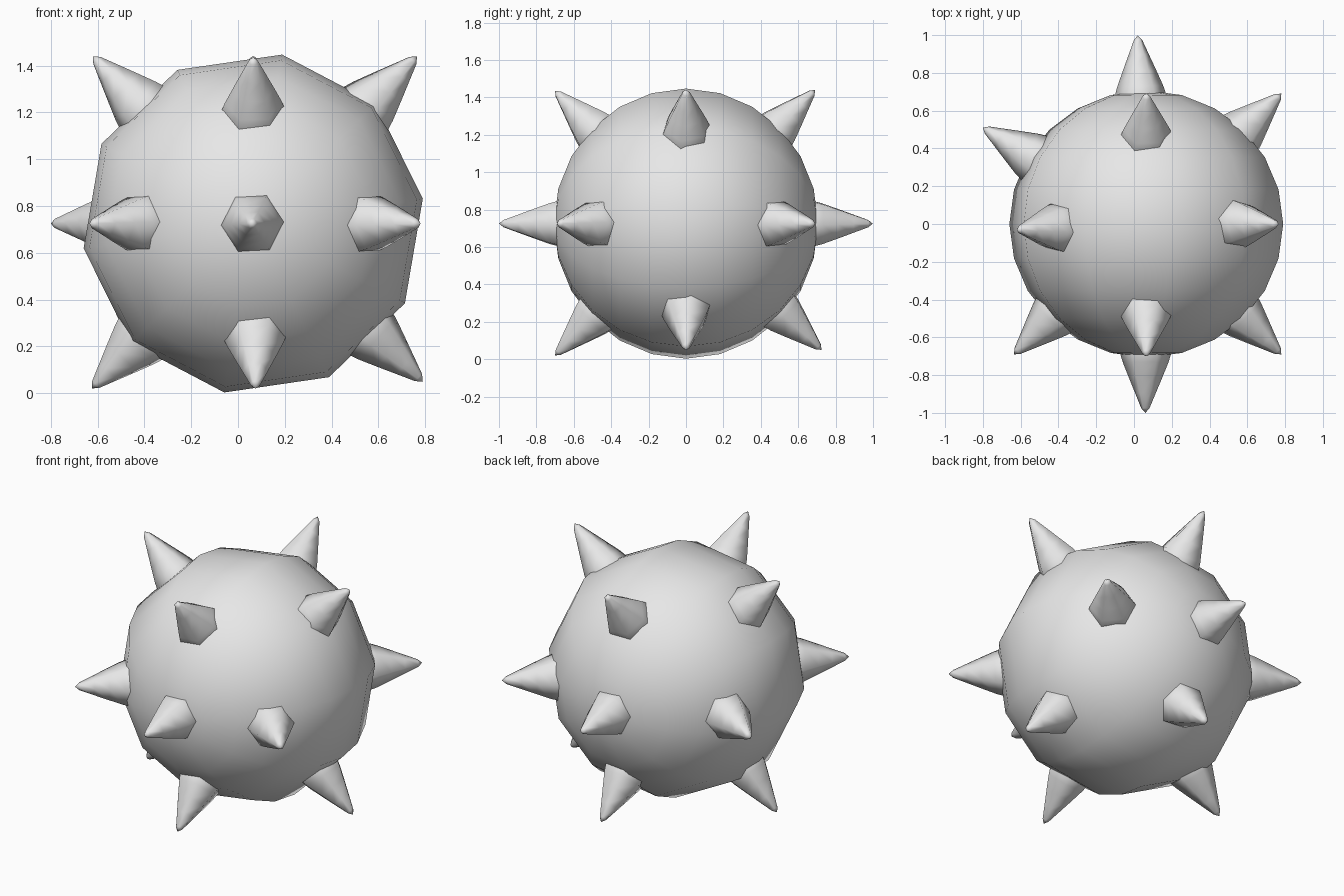
import bpy, bmesh, math
from mathutils import Vector, Matrix

cube = bpy.data.objects.get("Cube")
if cube:
    bpy.data.objects.remove(cube, do_unlink=True)

grey = bpy.data.materials.new("plain_grey")
grey.use_nodes = True
colour = (0.8, 0.8, 0.8, 1)
grey.diffuse_color = colour
grey.node_tree.nodes["Principled BSDF"].inputs["Base Color"].default_value = colour

CENTRE = Vector((0.065, 0, 0.725))
SIDES = 6


def add_object(name, bm):
    """Turn a bmesh into a smooth grey object at the ball's centre."""
    bmesh.ops.recalc_face_normals(bm, faces=bm.faces)
    for face in bm.faces:
        face.smooth = True
    mesh = bpy.data.meshes.new(name)
    bm.to_mesh(mesh)
    bm.free()
    mesh.materials.append(grey)
    obj = bpy.data.objects.new(name, mesh)
    obj.location = CENTRE
    bpy.context.collection.objects.link(obj)


def add_spike(name, tip, twist):
    """Six-sided spike with a straight collar, tapering to a blunt tip."""
    tip = Vector(tip)
    axis = tip.normalized()
    side = Vector((0, 0, 1)).cross(axis).normalized()
    up = axis.cross(side)
    frame = Matrix((side, up, axis)).transposed()
    # (radius, distance from the ball's centre)
    profile = [(0.135, 0.60), (0.137, 0.68), (0.122, 0.73),
               (0.09, 0.81), (0.055, 0.895), (0.022, 0.975)]
    bm = bmesh.new()
    rings = []
    for radius, height in profile:
        ring = []
        for i in range(SIDES):
            a = math.tau * i / SIDES + math.radians(twist)
            point = Vector((radius * math.cos(a), radius * math.sin(a), height * tip.length))
            ring.append(bm.verts.new(frame @ point))
        rings.append(ring)
    point = bm.verts.new(tip)
    for i in range(SIDES):
        j = (i + 1) % SIDES
        for low, high in zip(rings, rings[1:]):
            bm.faces.new((low[i], low[j], high[j], high[i]))
        bm.faces.new((rings[-1][i], rings[-1][j], point))
    bm.faces.new(rings[0][::-1])
    add_object(name, bm)


# Ball: ten segments around the front-to-back axis
bm = bmesh.new()
bmesh.ops.create_uvsphere(bm, u_segments=10, v_segments=12, radius=0.7325)
turn = Matrix.Rotation(math.pi / 2, 4, "X") @ Matrix.Rotation(math.radians(-9.7), 4, "Z")
bmesh.ops.transform(bm, matrix=Matrix.Scale(0.965, 4, (0, 1, 0)) @ turn, verts=bm.verts)
add_object("ball", bm)

# Spikes: tip positions measured from the ball's centre
spikes = {
    "front": (-0.005, -1, 0), "back": (-0.045, 0.999, 0),
    "front_left": (0.715, -0.69, 0), "back_left": (0.715, 0.69, 0),
    "front_right": (-0.70, -0.69, 0), "back_right": (-0.865, 0.51, 0),
    "upper_left": (0.70, 0, 0.715), "upper_right": (-0.685, -0.03, 0.715),
    "lower_left": (0.725, 0, -0.675), "lower_right": (-0.69, 0, -0.705),
    "upper_front": (0, -0.70, 0.71), "upper_back": (0, 0.69, 0.715),
    "lower_front": (0.01, -0.70, -0.705), "lower_back": (0.01, 0.725, -0.675),
}
for name, tip in spikes.items():
    sideways = tip[2] != 0 and abs(tip[0]) > 0.5
    add_spike(name + "_spike", tip, 18 if sideways else 3)
